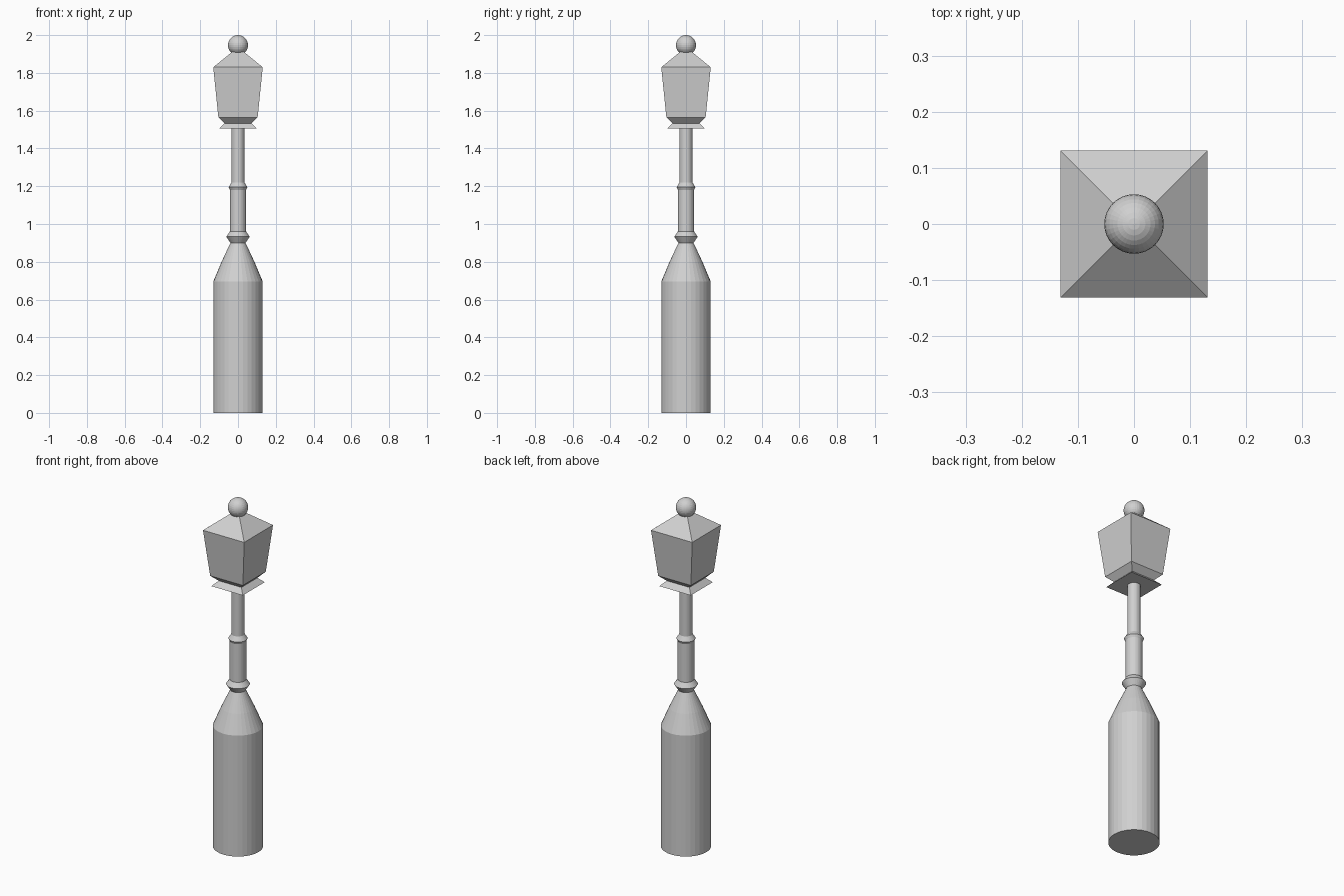
import bpy
import bmesh
from math import cos, sin, pi

old = bpy.data.objects.get("Cube")
if old:
    bpy.data.objects.remove(old, do_unlink=True)

GREY = (0.63, 0.63, 0.63, 1)
mat = bpy.data.materials.new("light grey")
mat.use_nodes = True
mat.diffuse_color = GREY
mat.node_tree.nodes["Principled BSDF"].inputs["Base Color"].default_value = GREY


def finish(name, bm):
    bmesh.ops.recalc_face_normals(bm, faces=bm.faces)
    mesh = bpy.data.meshes.new(name)
    bm.to_mesh(mesh)
    bm.free()
    mesh.materials.append(mat)
    obj = bpy.data.objects.new(name, mesh)
    bpy.context.collection.objects.link(obj)
    return obj


def stack(name, profile, sides=32, turn=0.0, scale=1.0):
    """Closed solid from (radius, height) rings around the z axis."""
    bm = bmesh.new()
    rings = []
    for r, z in profile:
        angles = [turn + 2 * pi * i / sides for i in range(sides)]
        rings.append([bm.verts.new((r * scale * cos(a), r * scale * sin(a), z)) for a in angles])
    for low, high in zip(rings, rings[1:]):
        for i in range(sides):
            j = (i + 1) % sides
            bm.faces.new((low[i], low[j], high[j], high[i]))
    bm.faces.new(rings[0][::-1])
    bm.faces.new(rings[-1])
    return finish(name, bm)


def square_stack(name, profile):
    """Square version: the profile gives half widths."""
    return stack(name, profile, sides=4, turn=pi / 4, scale=2 ** 0.5)


# Round post: wide base with shoulder, lower collar and column, ring, upper column
stack("base", [(0.131, 0), (0.131, 0.695), (0.087, 0.80), (0.04, 0.90)])
stack("lower_collar", [(0.04, 0.90), (0.062, 0.933), (0.043, 0.96)])
stack("lower_column", [(0.043, 0.96), (0.043, 1.18)])
stack("middle_ring", [(0.043, 1.18), (0.05, 1.195), (0.034, 1.22)])
stack("upper_column", [(0.034, 1.22), (0.034, 1.505)])

# Square lantern: flared foot, pinched neck, widening body, pyramid roof
square_stack("lantern_foot", [(0.10, 1.505), (0.072, 1.533)])
square_stack("lantern_neck", [(0.072, 1.533), (0.104, 1.565)])
square_stack("lantern_body", [(0.104, 1.565), (0.131, 1.83)])
square_stack("lantern_roof", [(0.131, 1.83), (0.03, 1.912)])

# Ball finial
bm = bmesh.new()
bmesh.ops.create_uvsphere(bm, u_segments=32, v_segments=16, radius=0.053)
ball = finish("ball_finial", bm)
ball.location.z = 1.947
